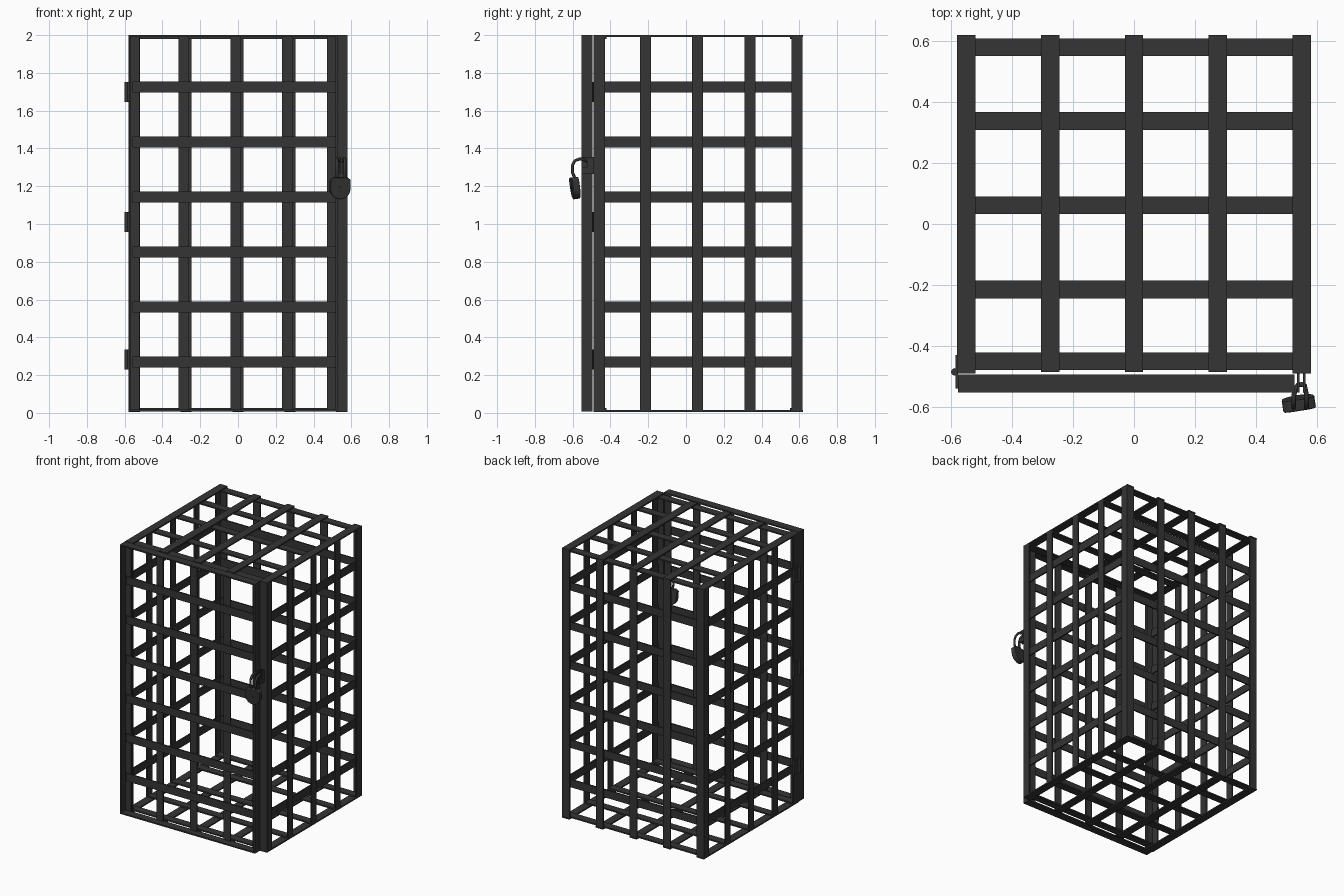
import bpy, bmesh, math
from mathutils import Vector, Matrix

if "Cube" in bpy.data.objects:
    bpy.data.objects.remove(bpy.data.objects["Cube"])

iron = bpy.data.materials.new("dark_iron")
iron.diffuse_color = (0.035, 0.035, 0.035, 1)
iron.use_nodes = True
iron.node_tree.nodes["Principled BSDF"].inputs["Base Color"].default_value = iron.diffuse_color

T = 0.01            # strip thickness
W = 0.058           # strip width
X, Y0, Y1, H = 0.58, -0.49, 0.618, 2.0
LEVELS = [0.27 + 0.291 * i for i in range(6)]
COLS = [-0.275, 0, 0.275]
ROWS = [-0.215, 0.062, 0.338]


def finish(ob):
    ob.data.materials.append(iron)
    return ob


def mesh_object(name, bm):
    bmesh.ops.recalc_face_normals(bm, faces=bm.faces)
    me = bpy.data.meshes.new(name)
    bm.to_mesh(me)
    bm.free()
    ob = bpy.data.objects.new(name, me)
    bpy.context.collection.objects.link(ob)
    return finish(ob)


def boxes(name, spans):
    """One object made from (x0, x1, y0, y1, z0, z1) boxes."""
    bm = bmesh.new()
    for x0, x1, y0, y1, z0, z1 in spans:
        m = Matrix.Translation(((x0 + x1) / 2, (y0 + y1) / 2, (z0 + z1) / 2))
        m = m @ Matrix.Diagonal((x1 - x0, y1 - y0, z1 - z0, 1))
        bmesh.ops.create_cube(bm, size=1, matrix=m)
    return mesh_object(name, bm)


def prism(name, outline, z0, z1, matrix=Matrix()):
    """Extrude an xy outline from z0 to z1."""
    bm = bmesh.new()
    f = bm.faces.new([bm.verts.new((x, y, z0)) for x, y in outline])
    r = bmesh.ops.extrude_face_region(bm, geom=[f])
    verts = [v for v in r["geom"] if isinstance(v, bmesh.types.BMVert)]
    bmesh.ops.translate(bm, vec=(0, 0, z1 - z0), verts=verts)
    bm.transform(matrix)
    return mesh_object(name, bm)


def tube(name, pts, radius):
    cu = bpy.data.curves.new(name, "CURVE")
    cu.dimensions = "3D"
    cu.bevel_depth = radius
    cu.bevel_resolution = 2
    cu.use_fill_caps = True
    sp = cu.splines.new("POLY")
    sp.points.add(len(pts) - 1)
    for p, c in zip(sp.points, pts):
        p.co = (*c, 1)
    ob = bpy.data.objects.new(name, cu)
    bpy.context.collection.objects.link(ob)
    return finish(ob)


# corner posts of angle iron
for sx in (-1, 1):
    for y, d in ((Y0, 1), (Y1, -1)):
        a, w = sx * X, sx * 0.06
        prism("corner_post", [(a, y), (a - w, y), (a - w, y + d * T),
                              (a - sx * T, y + d * T), (a - sx * T, y + d * 0.06), (a, y + d * 0.06)],
              0.008, H - 0.002)

# side walls: upright strips outside, level strips inside
for s, side in ((-1, "left"), (1, "right")):
    xs = lambda a, b: sorted((s * a, s * b))
    boxes(side + "_wall_uprights",
          [(*xs(X - T, X), y - W / 2, y + W / 2, 0.008, H - 0.004) for y in ROWS])
    boxes(side + "_wall_rails",
          [(*xs(X - 2 * T, X - T), Y0 + T, Y1 - T, z - W / 2, z + W / 2) for z in LEVELS])

# back wall
boxes("back_wall_uprights", [(x - 0.03, x + 0.03, Y1 - T, Y1, 0.008, H - 0.004) for x in COLS])
boxes("back_wall_rails",
      [(-X + T, X - T, Y1 - 2 * T, Y1 - T, z - W / 2, z + W / 2) for z in LEVELS])

# roof and floor grids
for name, zo, zi in (("roof", H - T, H - 2 * T), ("floor", 0.005, 0.005 + T)):
    boxes(name + "_long_strips",
          [(x - 0.03, x + 0.03, Y0 + (0.005 if abs(x) < 0.5 else 0), Y1 + 0.002, zo, zo + T)
           for x in (-0.55, *COLS, 0.55)])
    boxes(name + "_cross_strips",
          [(-X + T, X - T, y - W / 2, y + W / 2, zi, zi + T) for y in (-0.45, *ROWS, 0.58)])

# door frame: angle iron with flanges facing forward
DL, DR, DF, DB = -0.578, 0.526, -0.553, -0.494
for name, a, s in (("door_hinge_post", DL, 1), ("door_lock_post", DR, -1)):
    prism(name, [(a, DF), (a + s * T, DF), (a + s * T, DB - T), (a + s * 0.056, DB - T),
                 (a + s * 0.056, DB), (a, DB)], 0.008, H)
boxes("door_top_and_bottom", [(DL, DR, DF, DB, z, z + T) for z in (0.008, H - T)])
boxes("door_uprights",
      [(x - 0.028, x + 0.028, DB - T, DB, 0.012, H - 0.004) for x in (-0.287, -0.012, 0.262)])
boxes("door_rails",
      [(DL + 0.02, DR - T, DB - 2 * T, DB - T, z - W / 2, z + W / 2) for z in LEVELS])

# hinges: two leaves and a knuckle
for z in (0.283, 1.01, 1.70):
    boxes("hinge_leaves", [(-0.586, -0.578, -0.54, -0.488, z - 0.052, z + 0.052),
                           (-0.586, -0.578, -0.484, -0.43, z - 0.052, z + 0.052)])
    bm = bmesh.new()
    bmesh.ops.create_cone(bm, cap_ends=True, segments=12, radius1=0.012, radius2=0.012,
                          depth=0.106, matrix=Matrix.Translation((-0.588, -0.485, z)))
    mesh_object("hinge_knuckle", bm)

# lock staple: a pair of plates with a ring-shaped eye
for x in (0.538, 0.558):
    boxes("lock_staple", [(x - 0.004, x + 0.004, -0.525, -0.488, 1.265, 1.355),
                          (x - 0.004, x + 0.004, -0.553, -0.525, 1.265, 1.30),
                          (x - 0.004, x + 0.004, -0.553, -0.525, 1.335, 1.355)])

# padlock body: shield outline, tilted as it hangs
place = (Matrix.Translation((0.54, -0.587, 1.19)) @ Matrix.Rotation(math.radians(9), 4, "Z")
         @ Matrix.Rotation(math.radians(98), 4, "X"))
outline = [(0.036, 0.058), (0.054, 0.046)]
outline += [(0.054 * math.cos(a), -0.004 + 0.054 * math.sin(a))
            for a in (-math.pi * i / 12 for i in range(13))]
outline += [(-0.054, 0.046), (-0.036, 0.058)]
lock = prism("padlock_body", outline, -0.019, 0.019, place)
bev = lock.modifiers.new("soft_edges", "BEVEL")
bev.width, bev.segments = 0.005, 2
# keyhole cover
prism("keyhole_cover", [(0.008 * math.cos(i * math.pi / 6), 0.011 * math.sin(i * math.pi / 6))
                        for i in range(12)], 0.018, 0.022, place)

# shackle hooks back through the staple
side = [(-0.585, 1.235), (-0.602, 1.275), (-0.602, 1.31), (-0.588, 1.335), (-0.562, 1.345)]
pts = [(0.524, y, z) for y, z in side]
pts += [(0.530, -0.538, 1.341), (0.538, -0.528, 1.335), (0.550, -0.526, 1.334),
        (0.560, -0.53, 1.337)]
pts += [(0.566, y, z) for y, z in reversed(side)]
tube("padlock_shackle", pts, 0.008)
